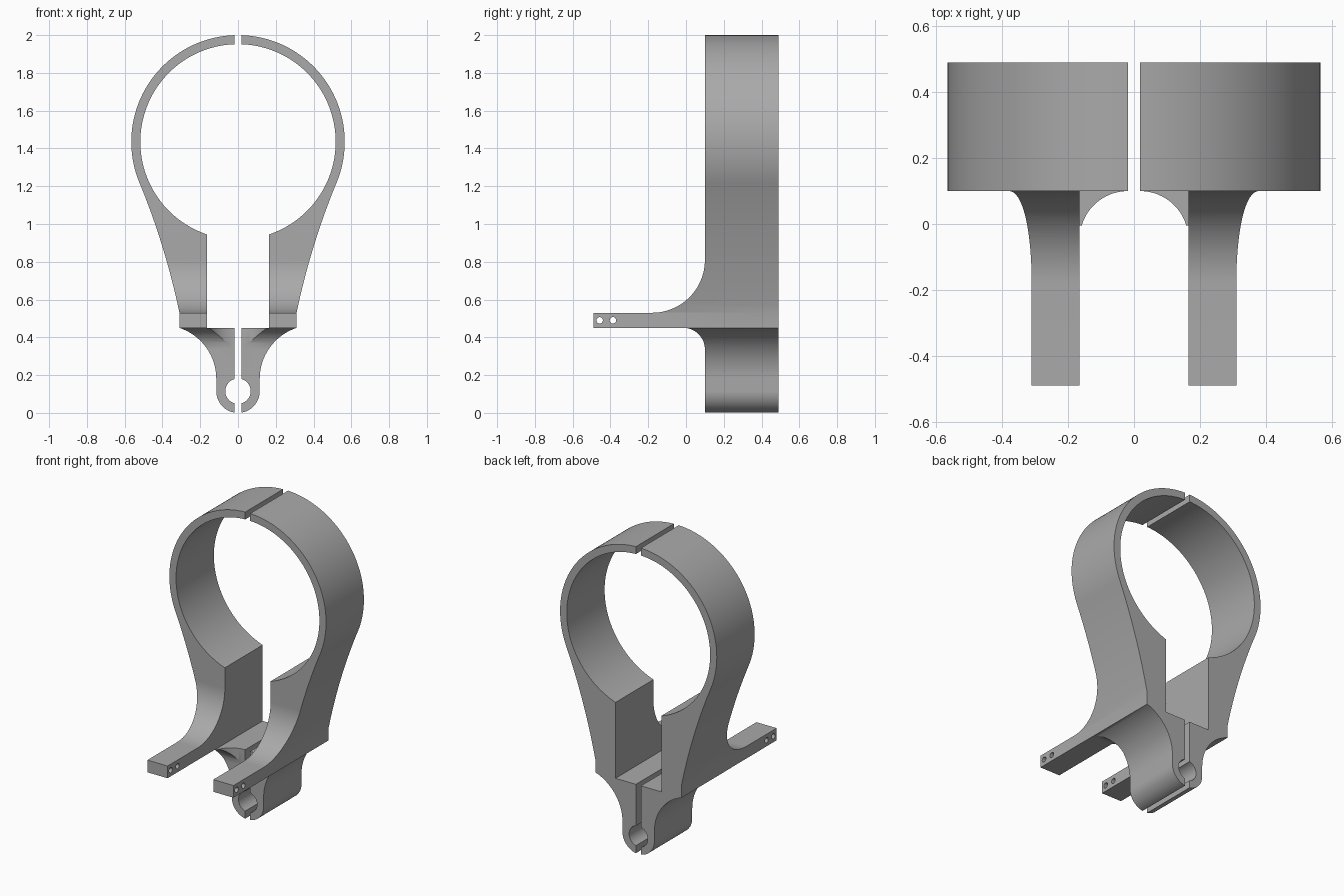
import bpy, bmesh
from math import cos, sin, radians
from mathutils import Vector

cube = bpy.data.objects.get("Cube")
if cube:
    bpy.data.objects.remove(cube, do_unlink=True)

GAP = 0.018          # half width of the clamp split
BACK = 0.49          # half depth of the whole part


def arc(cx, cy, r, start, end, steps):
    """Points along a circular arc, angles in degrees."""
    angles = [radians(start + (end - start) * i / steps) for i in range(steps + 1)]
    return [(cx + r * cos(a), cy + r * sin(a)) for a in angles]


def prism(name, points, place, low, high):
    """Extrude a flat profile; place(u, v, w) puts it in space."""
    bm = bmesh.new()
    face = bm.faces.new([bm.verts.new(place(u, v, low)) for u, v in points])
    ext = bmesh.ops.extrude_face_region(bm, geom=[face])
    shift = Vector(place(0, 0, high)) - Vector(place(0, 0, low))
    bmesh.ops.translate(bm, vec=shift, verts=[e for e in ext["geom"] if isinstance(e, bmesh.types.BMVert)])
    bmesh.ops.recalc_face_normals(bm, faces=bm.faces)
    mesh = bpy.data.meshes.new(name)
    bm.to_mesh(mesh)
    bm.free()
    obj = bpy.data.objects.new(name, mesh)
    bpy.context.collection.objects.link(obj)
    return obj


# Half of the front outline: ring, neck, foot and pin clamp
outline = arc(0, 1.435, 0.565, 88.2, -22.4, 56)
outline += arc(4.128, -0.266, 3.9, 157.6, 168.2, 16)[1:]
outline += arc(0.3994, 0.18, 0.2844, 108.3, 180, 24)
outline += arc(0, 0.115, 0.115, 0, -81, 24)
outline += arc(0, 0.115, 0.067, -74.4, 74.4, 32)
outline += [(GAP, 0.45), (0.165, 0.45)]
outline += arc(0, 1.435, 0.517, -71.4, 88, 72)
bracket = prism("clamp_bracket", outline, lambda u, v, w: (u, w, v), -BACK, BACK)

# Side outline: body, arm and the fillets above and below the arm
side = [(0.1, -0.1), (0.6, -0.1), (0.6, 2.1), (0.1, 2.1)]
side += arc(-0.18, 0.81, 0.28, 0, -90, 32)
side += [(-0.6, 0.53), (-0.6, 0.4505)]
side += arc(-0.015, 0.3355, 0.115, 90, 0, 24)
side_shape = prism("side_shape", side, lambda u, v, w: (w, u, v), -0.1, 0.7)

# Rounded inner corner between arm and clamp
corner = prism("corner_cutter", arc(GAP, -0.047, 0.1469, 0, 357, 119),
               lambda u, v, w: (u, v, w), 0.1, 0.46)

# Two cross holes at the tip of the arm
holes = [prism("hole_cutter", arc(y, 0.49, 0.017, 0, 345, 23),
               lambda u, v, w: (w, u, v), 0.1, 0.4) for y in (-0.457, -0.387)]

cutters = [(side_shape, "INTERSECT"), (corner, "DIFFERENCE")]
cutters += [(h, "DIFFERENCE") for h in holes]
for cutter, operation in cutters:
    mod = bracket.modifiers.new(cutter.name, "BOOLEAN")
    mod.object = cutter
    mod.operation = operation
    mod.solver = "EXACT"

# Second half
mirror = bracket.modifiers.new("other_half", "MIRROR")
mirror.use_mirror_merge = False

# Bake the shape and drop the cutters
graph = bpy.context.evaluated_depsgraph_get()
baked = bpy.data.meshes.new_from_object(bracket.evaluated_get(graph))
bracket.modifiers.clear()
bracket.data = baked
for cutter, _ in cutters:
    bpy.data.objects.remove(cutter, do_unlink=True)

# Grey finish
grey = bpy.data.materials.new("plain_grey")
grey.use_nodes = True
colour = (0.4, 0.4, 0.4, 1)
grey.diffuse_color = colour
grey.node_tree.nodes["Principled BSDF"].inputs["Base Color"].default_value = colour
baked.materials.clear()
baked.materials.append(grey)

bpy.ops.object.select_all(action="DESELECT")
bracket.select_set(True)
bpy.context.view_layer.objects.active = bracket
bpy.ops.object.shade_smooth_by_angle(angle=radians(25))
